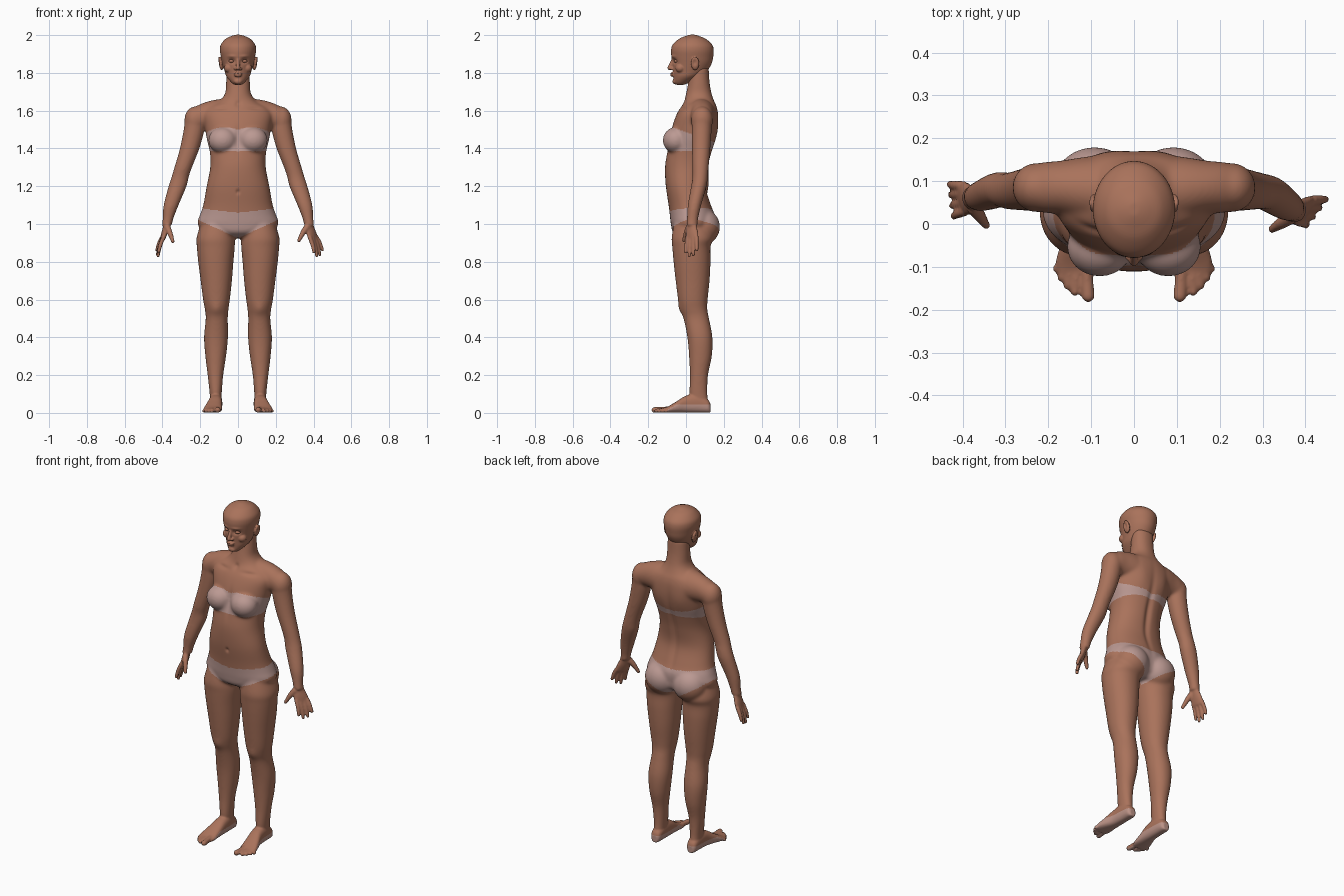
import bpy, bmesh, math
from mathutils import Vector, Matrix

if "Cube" in bpy.data.objects:
    bpy.data.objects.remove(bpy.data.objects["Cube"])


def material(name, col):
    m = bpy.data.materials.new(name)
    m.diffuse_color = (*col, 1)
    m.use_nodes = True
    m.node_tree.nodes["Principled BSDF"].inputs["Base Color"].default_value = m.diffuse_color
    return m


SKIN = material("brown skin", (0.40, 0.17, 0.105))
CLOTH = material("pale underwear", (0.50, 0.32, 0.29))
SOLE = material("pale sole", (0.50, 0.29, 0.24))


def add_mesh(bm, name="piece"):
    bmesh.ops.recalc_face_normals(bm, faces=bm.faces[:])
    me = bpy.data.meshes.new(name)
    bm.to_mesh(me)
    bm.free()
    ob = bpy.data.objects.new(name, me)
    bpy.context.collection.objects.link(ob)
    return ob


def loft(rings, n=32, steps=5, e=1.0):
    """Closed smooth skin through (centre, u, v) rings; e < 1 squares the section."""
    rings = [tuple(Vector(p) for p in r) for r in rings]
    fine = []
    for i in range(len(rings) - 1):
        p = [rings[max(0, i - 1)], rings[i], rings[i + 1], rings[min(len(rings) - 1, i + 2)]]
        for k in range(steps):
            t = k / steps
            w = (-t + 2*t*t - t**3, 2 - 5*t*t + 3*t**3, t + 4*t*t - 3*t**3, t**3 - t*t)
            fine.append([sum((p[j][m] * (w[j] / 2) for j in range(4)), Vector()) for m in range(3)])
    fine.append(rings[-1])
    bm = bmesh.new()
    loops = []
    for c, u, v in fine:
        ring = []
        for k in range(n):
            a = 2 * math.pi * k / n
            ca, sa = math.cos(a), math.sin(a)
            ring.append(bm.verts.new(c + u * math.copysign(abs(ca)**e, ca) + v * math.copysign(abs(sa)**e, sa)))
        loops.append(ring)
    for a, b in zip(loops, loops[1:]):
        for k in range(n):
            bm.faces.new((a[k], a[(k + 1) % n], b[(k + 1) % n], b[k]))
    bm.faces.new(loops[0])
    bm.faces.new(loops[-1])
    return add_mesh(bm)


def level(z, x0, x1, y0, y1):
    return ((x0 + x1) / 2, (y0 + y1) / 2, z), ((x1 - x0) / 2, 0, 0), (0, (y1 - y0) / 2, 0)


def ball(c, r, tilt=0, axis='Y'):
    bm = bmesh.new()
    m = Matrix.Translation(c) @ Matrix.Rotation(tilt, 4, axis) @ Matrix.Diagonal((*r, 1))
    bmesh.ops.create_uvsphere(bm, u_segments=24, v_segments=16, radius=1, matrix=m)
    return add_mesh(bm)


def tube(pts, radii):
    pts = [Vector(p) for p in pts]
    out = []
    for i, p in enumerate(pts):
        d = (pts[min(i + 1, len(pts) - 1)] - pts[max(i - 1, 0)]).normalized()
        u = d.orthogonal().normalized()
        out.append((p, u * radii[i], d.cross(u) * radii[i]))
    return [loft(out, 14, 4), ball(pts[-1], (radii[-1],) * 3)]


def fuse(parts, name, voxel, smooth):
    bpy.ops.object.select_all(action='DESELECT')
    for o in parts:
        o.select_set(True)
    ob = parts[0]
    bpy.context.view_layer.objects.active = ob
    bpy.ops.object.join()
    ob.name = name
    r = ob.modifiers.new("fuse", 'REMESH')
    r.mode, r.voxel_size = 'VOXEL', voxel
    s = ob.modifiers.new("soften", 'SMOOTH')
    s.factor, s.iterations = 0.5, smooth
    for m in ("fuse", "soften"):
        bpy.ops.object.modifier_apply(modifier=m)
    return ob


def dent(ob, spots):
    """Push vertices near each (centre, radii, offset) with a soft falloff."""
    for v in ob.data.vertices:
        co = v.co.copy()
        for c, r, off in spots:
            d = sum(((co[i] - c[i]) / r[i]) ** 2 for i in range(3))
            if d < 6:
                v.co += Vector(off) * math.exp(-d)


# Torso and neck: z, front y, back y, half width
TORSO = [(.925, -.02, .10, .07), (.955, -.068, .14, .17), (1.0, -.08, .15, .214), (1.05, -.086, .152, .201),
         (1.1, -.092, .133, .184), (1.2, -.107, .105, .166), (1.3, -.111, .117, .147), (1.38, -.10, .137, .149),
         (1.45, -.087, .157, .165), (1.52, -.072, .168, .177), (1.58, -.05, .17, .185), (1.62, -.027, .163, .155),
         (1.65, -.01, .15, .10), (1.69, .0, .136, .069), (1.75, .012, .125, .063), (1.83, .02, .12, .06)]
core = [loft([level(z, -w, w, f, b) for z, f, b, w in TORSO], 48, e=.92)]

# Shoulder girdle: x, y, z, depth, height
HALF = [(.27, .085, 1.55, .03, .04), (.225, .085, 1.56, .056, .062), (.17, .085, 1.572, .063, .074),
        (.1, .08, 1.575, .077, .086), (0, .075, 1.57, .08, .095)]
GIRDLE = HALF + [(-x, *r) for x, *r in HALF[-2::-1]]
core.append(loft([((x, y, z), (0, d, 0), (0, 0, h)) for x, y, z, d, h in GIRDLE]))

# Leg: z, inner x, outer x, front y, back y
LEG = [(1.02, .03, .19, -.06, .12), (.93, .017, .219, -.076, .145), (.88, .017, .218, -.073, .13),
       (.8, .024, .211, -.066, .13), (.7, .032, .198, -.055, .125), (.6, .043, .185, -.042, .115),
       (.55, .05, .176, -.03, .113), (.5, .054, .171, -.013, .122), (.4, .053, .18, .007, .14),
       (.3, .063, .173, .016, .137), (.2, .078, .161, .02, .117), (.1, .086, .15, .018, .114),
       (.05, .088, .148, .03, .12)]
# Arm: z, centre x, centre y, radius x, radius y
ARM = [(1.57, .23, .085, .05, .055), (1.5, .233, .083, .055, .053), (1.4, .256, .08, .052, .049),
       (1.3, .29, .077, .047, .043), (1.25, .306, .075, .046, .041), (1.2, .32, .068, .048, .041),
       (1.1, .354, .045, .04, .036), (1.03, .37, .035, .029, .03), (.99, .377, .032, .027, .03)]
# Foot: y, centre x, half width, top z
FOOT = [(.13, .118, .016, .045), (.115, .118, .029, .07), (.06, .118, .034, .1), (.0, .12, .037, .09),
        (-.05, .128, .044, .06), (-.09, .134, .049, .036), (-.118, .135, .044, .024)]
TOES = [(.113, .107, -.167, .0155), (.132, .138, -.157, .011), (.146, .155, -.143, .0105),
        (.158, .169, -.125, .0105), (.168, .18, -.104, .010)]
FINGERS = [(-.031, -.038, .852), (-.0105, -.013, .832), (.0105, .013, .838), (.03, .037, .862)]

ends = []
for s in (1, -1):
    core.append(loft([level(z, *sorted((s * a, s * b)), f, k) for z, a, b, f, k in LEG], e=.95))
    # Buttock, breast and shoulder masses
    core.append(ball((s * .092, .09, .985), (.098, .09, .095)))
    core.append(ball((s * .08, -.053, 1.443), (.077, .07, .07)))
    core.append(ball((s * .228, .085, 1.55), (.056, .058, .072)))

    # Arms: the left forearm sits a little further back
    def shift(z):
        return 0 if s > 0 else .028 * min(1, max(0, (1.3 - z) / .27))
    core.append(loft([((s * x, y + shift(z), z), (rx, 0, 0), (0, ry, 0)) for z, x, y, rx, ry in ARM]))

    # Hand: palm, four fingers, thumb
    across = Vector((s * .6, .8, 0)) if s > 0 else Vector((s * .12, .99, 0))
    flat = Vector((-across.y, across.x, 0))
    wy = .032 + shift(.9)
    palm = [(1.02, .372, .024, .022), (.985, .38, .03, .017), (.95, .39, .039, .016),
            (.922, .398, .041, .013), (.912, .40, .036, .01)]
    ends.append(loft([((s * x, wy, z), across * w, flat * t) for z, x, w, t in palm]))
    for root, tip, z in FINGERS:
        a = Vector((s * .398, wy, .93)) + across * root
        b = Vector((s * .425, wy - .004, z)) + across * tip
        ends += tube([a, a.lerp(b, .5) + Vector((s * .003, 0, 0)), b], (.0115, .0108, .0088))
    thumb = Vector((s * .322, -.012, .912)) if s > 0 else Vector((s * .345, -.003, .908))
    base = Vector((s * .378, wy, .985)) - across * .018
    ends += tube([base, base.lerp(thumb, .5) + Vector((0, 0, .006)), thumb], (.018, .0145, .0095))

    # Foot and toes
    ends.append(loft([((s * x, y, h / 2 + .001), (w, 0, 0), (0, 0, h / 2)) for y, x, w, h in FOOT], e=.8))
    for x0, x1, y, r in TOES:
        ends += tube([(s * x0, -.085, .02), (s * (x0 + x1) / 2, (y - .09) / 2, .017), (s * x1, y, r)],
                     (r, r * .95, r))

core = fuse(core, "body", .006, 14)
body = fuse([core] + ends, "body", .0052, 3)

# Navel, spine groove, breastbone, collarbone hollows, kneecaps
spots = [((0, -.107, 1.17), (.009, .03, .012), (0, .008, 0)), ((0, .13, 1.3), (.018, .06, .2), (0, -.012, 0)),
         ((0, -.09, 1.45), (.014, .04, .07), (0, .008, 0)), ((0, -.02, 1.635), (.015, .04, .016), (0, .008, 0))]
for s in (1, -1):
    spots += [((s * .10, -.03, 1.615), (.045, .03, .01), (0, .006, -.004)),
              ((s * .115, -.03, .55), (.03, .03, .035), (0, -.007, 0)),
              ((s * .07, .16, 1.5), (.05, .04, .07), (0, .007, 0))]
dent(body, spots)


# Body colours by position: bandeau, briefs, soles
def zone(c, n):
    x, y, z = abs(c.x), c.y, c.z
    if z < .06:
        return 2 if n.z < -.5 or (y > -.1 and z < .045 and n.z < .4) else 0
    back = min(1, max(0, (y + .08) / .24))
    if x < .178 and 1.385 + .03 * max(0, back - .5) < z < 1.515 - .085 * back - .012 * math.exp(-(x / .03)**2):
        return 1
    low = .925 + .46 * x if y < .04 else .895 + .62 * x
    if x < .25 and low < z < 1.06 + .1 * x + .012 * back:
        return 1
    return 0


# Head: z, front y, back y, half width
HEAD = [(1.737, -.052, -.01, .02), (1.75, -.065, .02, .036), (1.78, -.067, .075, .061), (1.81, -.069, .112, .071),
        (1.85, -.072, .136, .082), (1.885, -.077, .144, .09), (1.92, -.079, .147, .096), (1.95, -.07, .138, .091),
        (1.98, -.037, .105, .066), (1.995, -.003, .07, .036), (2.002, .02, .05, .012)]
face = [loft([level(z, -w, w, f, b) for z, f, b, w in HEAD], 48)]
# Nose, lips, chin
face += tube([(0, -.07, 1.872), (0, -.08, 1.845), (0, -.087, 1.826)], (.008, .0095, .0115))
face.append(ball((0, -.073, 1.797), (.024, .011, .006)))
face.append(ball((0, -.072, 1.786), (.021, .011, .006)))
face.append(ball((0, -.058, 1.755), (.022, .014, .015)))
for s in (1, -1):
    face.append(ball((s * .013, -.075, 1.822), (.009, .011, .008)))  # nostril wing
    face.append(ball((s * .093, .048, 1.85), (.011, .022, .037), s * .22))  # ear
    face.append(ball((s * .048, -.03, 1.825), (.026, .026, .024)))  # cheek
head = fuse(face, "head", .0038, 4)
spots = []
for s in (1, -1):
    spots += [((s * .035, -.07, 1.863), (.019, .03, .012), (0, .014, 0)),
              ((s * .036, -.07, 1.888), (.022, .03, .007), (0, -.004, 0)),
              ((s * .108, .046, 1.855), (.012, .011, .018), (-s * .009, 0, 0))]
dent(head, spots)

# Eyes with lids
for s, side in ((1, "right"), (-1, "left")):
    eye = ball((s * .034, -.05, 1.862), (.0155, .0145, .009))
    eye.name = side + "_eye"

# Materials and shading
for ob in [o for o in bpy.data.objects if o.type == 'MESH']:
    me = ob.data
    me.materials.clear()
    me.materials.append(SKIN)
    if ob == body:
        me.materials.append(CLOTH)
        me.materials.append(SOLE)
    for p in me.polygons:
        p.use_smooth = True
        p.material_index = zone(p.center, p.normal) if ob == body else 0
    me.update()
